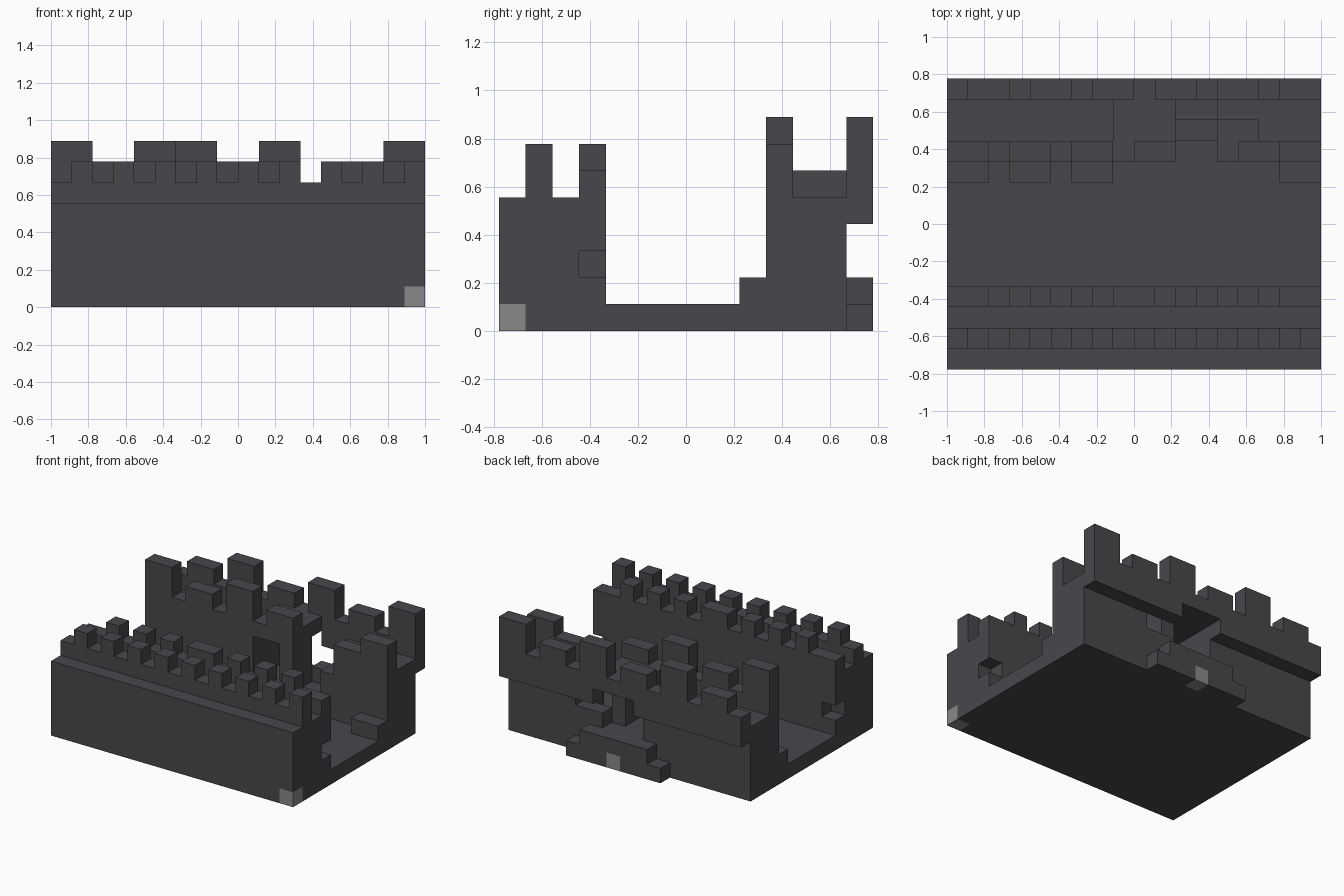
import bpy, bmesh, math
from mathutils import Vector

if "Cube" in bpy.data.objects:
    bpy.data.objects.remove(bpy.data.objects["Cube"], do_unlink=True)

U = 1 / 9                      # block size
NX, NY = 18, 14                # footprint in blocks


def material(name, rgb):
    m = bpy.data.materials.new(name)
    m.use_nodes = True
    m.diffuse_color = (*rgb, 1)
    m.node_tree.nodes["Principled BSDF"].inputs["Base Color"].default_value = (*rgb, 1)
    return m


STONE = material("dark stone", (0.064, 0.062, 0.071))
PALE = material("pale stone", (0.25, 0.25, 0.25))


def blocks(x0, x1, y0, y1, z0, z1):
    """Block cells filling a box; upper limits are exclusive."""
    return {(x, y, z) for x in range(x0, x1) for y in range(y0, y1) for z in range(z0, z1)}


def merlons(starts, width, y, z0, z1):
    cells = set()
    for x in starts:
        cells |= blocks(x, x + width, y, y + 1, z0, z1)
    return cells


parts = {}

# Courtyard floor between the two walls
parts["courtyard_floor"] = blocks(0, NX, 4, 10, 0, 1)

# Front double wall, with a small niche at each inner end
front = blocks(0, NX, 0, 4, 0, 5) | blocks(0, NX, 1, 2, 5, 6) | blocks(0, NX, 3, 4, 5, 6)
parts["front_wall"] = front - {(0, 3, 2), (NX - 1, 3, 2)}
parts["front_outer_merlons"] = merlons(range(1, NX, 2), 1, 1, 6, 7)
parts["front_inner_merlons"] = merlons((2, 4, 6, 8, 9, 11, 13, 15), 1, 3, 6, 7)

# Back wall with walkway and inner parapet
back = blocks(0, NX, 10, 13, 0, 5) | blocks(0, NX, 10, 11, 5, 6)
# gate passage
back -= blocks(8, 11, 10, 13, 2, 5)
back |= blocks(10, 11, 10, 12, 2, 5)
# stairwell cut into the wall, and upper landing
back -= blocks(11, 13, 10, 11, 1, 6)
back -= blocks(11, 13, 11, 12, 2, 6)
back -= blocks(11, 13, 12, 13, 3, 6)
back -= blocks(13, 15, 11, 12, 4, 6) | blocks(13, 14, 10, 11, 4, 6)
parts["back_wall"] = back
parts["gate_lintel"] = blocks(8, 11, 11, 13, 5, 6)

# Overhanging outer parapet, open above the gate
parts["back_parapet"] = blocks(0, NX, 13, 14, 4, 6) - blocks(8, 11, 13, 14, 4, 5)
parts["back_outer_merlons"] = (merlons((1, 7, 13), 2, 13, 6, 7)
                               | merlons((4, 10, 16), 2, 13, 6, 8))
parts["back_inner_merlons"] = (merlons((3, 9, 16), 2, 10, 6, 7)
                               | merlons((0, 6), 2, 10, 6, 8))

# Benches against the back wall
parts["courtyard_benches"] = merlons((0, 3, 6, 16), 2, 9, 1, 2)

# Stepped ramp outside the gate
parts["gate_steps"] = blocks(6, 13, 13, 14, 0, 1) | blocks(7, 12, 13, 14, 1, 2)

pale_cells = {(NX - 1, 0, 0), (9, 13, 0)}
solid = set().union(*parts.values())

# Each face: direction and its corner offsets, counter-clockwise from outside
SIDES = []
for axis in range(3):
    for side in (0, 1):
        u, v = (axis + 1) % 3, (axis + 2) % 3
        corners = []
        for a, b in ((0, 0), (1, 0), (1, 1), (0, 1)):
            c = [0, 0, 0]
            c[axis], c[u], c[v] = side, a, b
            corners.append(c)
        direction = [0, 0, 0]
        direction[axis] = 2 * side - 1
        SIDES.append((direction, corners if side else corners[::-1]))


def build(name, cells):
    """Make the outer skin of a group of blocks."""
    bm = bmesh.new()
    verts = {}

    def vert(p):
        if p not in verts:
            verts[p] = bm.verts.new(Vector((p[0] - NX / 2, p[1] - NY / 2, p[2])) * U)
        return verts[p]

    for cell in sorted(cells):
        for direction, corners in SIDES:
            if tuple(c + d for c, d in zip(cell, direction)) in solid:
                continue
            face = bm.faces.new([vert(tuple(a + b for a, b in zip(cell, k))) for k in corners])
            face.material_index = int(cell in pale_cells)
    bmesh.ops.dissolve_limit(bm, angle_limit=math.radians(1), verts=bm.verts[:],
                             edges=bm.edges[:], delimit={'MATERIAL'})
    mesh = bpy.data.meshes.new(name)
    bm.to_mesh(mesh)
    bm.free()
    mesh.materials.append(STONE)
    mesh.materials.append(PALE)
    bpy.context.collection.objects.link(bpy.data.objects.new(name, mesh))


for part_name, part_cells in parts.items():
    build(part_name, part_cells)
